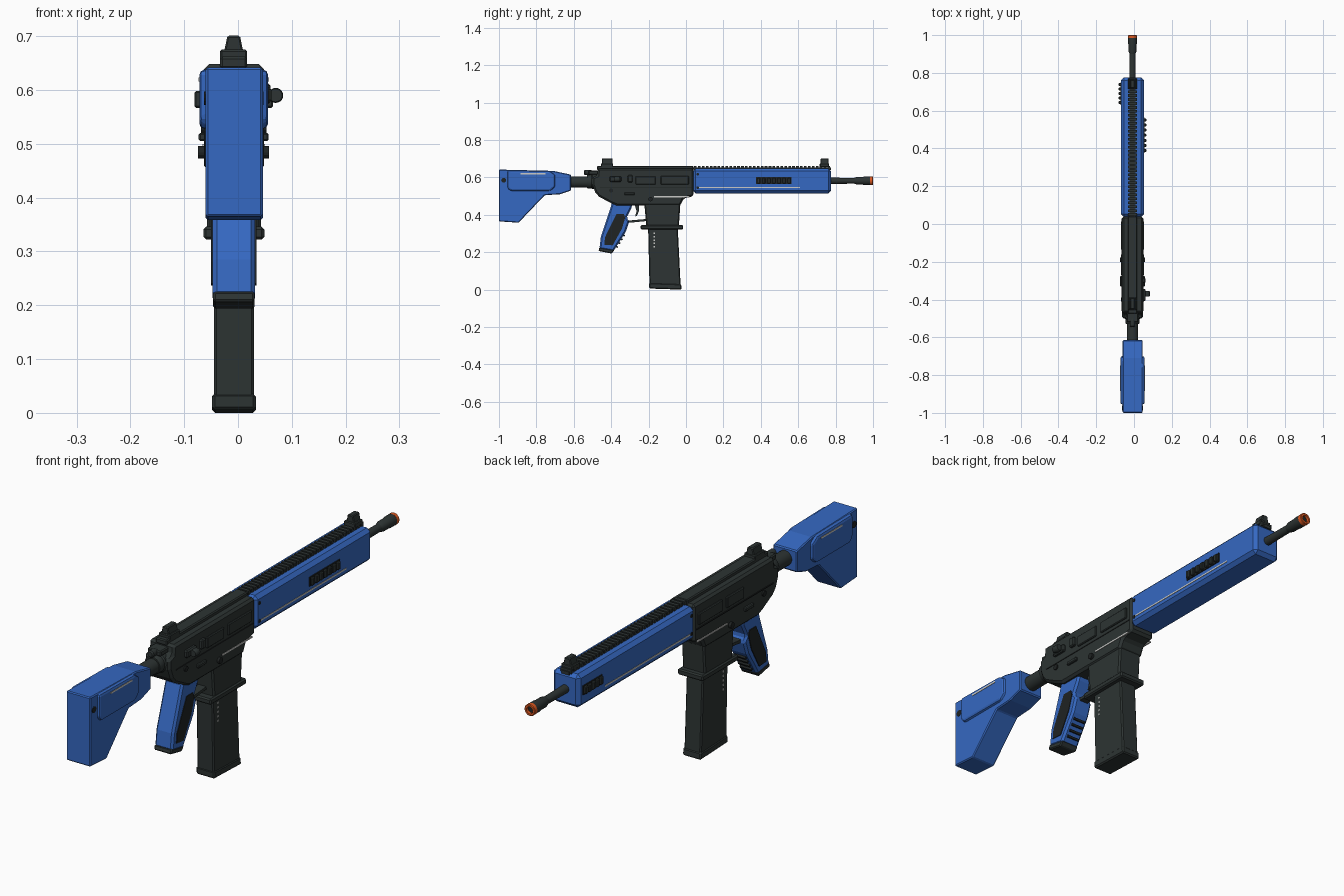
import bpy, bmesh, math

CX = -0.008  # centre plane of the body


def mat(name, col):
    m = bpy.data.materials.new(name)
    m.diffuse_color = (*col, 1)
    return m


BLUE = mat("blue", (0.036, 0.14, 0.54))
DARK = mat("charcoal", (0.026, 0.034, 0.033))
BLACK = mat("black", (0.014, 0.017, 0.017))
ORANGE = mat("orange", (0.72, 0.10, 0.015))
WHITE = mat("light_grey", (0.6, 0.6, 0.58))


def finish(name, bm, m, bevel=0, segs=1, smooth=False):
    bmesh.ops.recalc_face_normals(bm, faces=bm.faces)
    me = bpy.data.meshes.new(name)
    bm.to_mesh(me)
    bm.free()
    me.materials.append(m)
    ob = bpy.data.objects.new(name, me)
    bpy.context.collection.objects.link(ob)
    if bevel:
        b = ob.modifiers.new("bevel", "BEVEL")
        b.width, b.segments, b.limit_method = bevel, segs, "ANGLE"
    if smooth:
        bpy.context.view_layer.objects.active = ob
        ob.select_set(True)
        bpy.ops.object.shade_smooth_by_angle(angle=math.radians(35))
        ob.select_set(False)
    return ob


def prism(name, x0, x1, pts, m, bevel=0, segs=1):
    """Side profile of (y, z) points extruded from x0 to x1."""
    bm = bmesh.new()
    f = bm.faces.new([bm.verts.new((x0, y, z)) for y, z in pts])
    r = bmesh.ops.extrude_face_region(bm, geom=[f], use_keep_orig=True)
    vs = [g for g in r["geom"] if isinstance(g, bmesh.types.BMVert)]
    bmesh.ops.translate(bm, verts=vs, vec=(x1 - x0, 0, 0))
    return finish(name, bm, m, bevel, segs)


def box(name, x0, x1, y0, y1, z0, z1, m, bevel=0):
    return prism(name, x0, x1, [(y0, z0), (y1, z0), (y1, z1), (y0, z1)], m, bevel)


def turned(name, prof, z, m, x=CX, n=20):
    """Closed lathe along y from (y, radius) pairs."""
    bm = bmesh.new()
    rings = [[bm.verts.new((x + r * math.cos(a), y, z + r * math.sin(a)))
              for a in (2 * math.pi * i / n for i in range(n))] for y, r in prof]
    for a, b in zip(rings, rings[1:]):
        for i in range(n):
            bm.faces.new((a[i], a[(i + 1) % n], b[(i + 1) % n], b[i]))
    bm.faces.new(rings[0])
    bm.faces.new(rings[-1])
    return finish(name, bm, m, smooth=True)


def knob(name, x0, x1, y, z, r, m, n=14):
    """Disc with its axis along x."""
    pts = [(y + r * math.cos(2 * math.pi * i / n), z + r * math.sin(2 * math.pi * i / n))
           for i in range(n)]
    return prism(name, x0, x1, pts, m)


def both(fn, name, half, depth, *args):
    """Repeat a side detail on the right and the left faces."""
    fn(name + "_right", CX + half - 0.004, CX + half + depth, *args)
    fn(name + "_left", CX - half - depth, CX - half + 0.004, *args)


# Stock with raised cheek panels
prism("stock", -0.060, 0.046,
      [(-1, 0.365), (-0.895, 0.358), (-0.755, 0.505), (-0.675, 0.51), (-0.615, 0.53),
       (-0.615, 0.615), (-0.71, 0.635), (-1, 0.642)], BLUE, 0.004)
prism("cheek_panel", -0.072, 0.056,
      [(-0.955, 0.545), (-0.94, 0.528), (-0.725, 0.528), (-0.70, 0.55),
       (-0.70, 0.615), (-0.73, 0.634), (-0.955, 0.638)], BLUE, 0.010, 2)
both(box, "stock_stripe", 0.064, 0.0015, -0.885, -0.75, 0.616, 0.623, WHITE)
both(knob, "stock_socket", 0.053, 0.002, -0.975, 0.585, 0.013, BLACK)

# Buffer tube and collar
turned("stock_tube", [(-0.63, 0.03), (-0.48, 0.03)], 0.575, DARK)
turned("tube_collar", [(-0.53, 0.034), (-0.525, 0.037), (-0.505, 0.037), (-0.50, 0.041),
                       (-0.46, 0.041)], 0.578, DARK)
box("charging_handle", CX - 0.03, CX + 0.03, -0.52, -0.46, 0.615, 0.637, DARK, 0.004)
turned("charging_knob", [(-0.545, 0.01), (-0.54, 0.014), (-0.515, 0.014), (-0.50, 0.01)],
       0.627, DARK)

# Receiver, magazine well and flared rim
prism("receiver", -0.063, 0.048,
      [(-0.485, 0.52), (-0.465, 0.497), (-0.40, 0.462), (-0.37, 0.45),
       (-0.03, 0.45), (-0.012, 0.488), (0.04, 0.50), (0.04, 0.648),
       (-0.47, 0.648), (-0.475, 0.61), (-0.5, 0.60), (-0.5, 0.56)], DARK, 0.009)
prism("magazine_well", -0.058, 0.043,
      [(-0.212, 0.34), (-0.038, 0.34), (-0.03, 0.46), (-0.005, 0.50),
       (-0.24, 0.50), (-0.222, 0.45)], DARK, 0.006)
box("well_rim", -0.064, 0.049, -0.242, -0.015, 0.322, 0.346, DARK, 0.005)

# Receiver side details
both(box, "ejection_cover", 0.056, 0.006, -0.27, -0.162, 0.562, 0.606, DARK, 0.003)
both(box, "front_cover", 0.056, 0.006, -0.135, 0.015, 0.562, 0.608, DARK, 0.003)
both(box, "receiver_seam", 0.056, 0.002, -0.46, 0.03, 0.546, 0.550, BLACK)
both(box, "receiver_stripe", 0.056, 0.002, -0.17, 0.02, 0.494, 0.500, WHITE)
both(knob, "takedown_pin", 0.056, 0.005, -0.40, 0.53, 0.011, BLACK)
both(knob, "release_button", 0.056, 0.010, -0.19, 0.484, 0.012, BLACK)
both(box, "selector", 0.056, 0.009, -0.33, -0.275, 0.505, 0.52, DARK, 0.003)
box("bolt_lever", 0.044, 0.062, -0.408, -0.345, 0.576, 0.606, DARK, 0.005)
turned("bolt_knob", [(-0.385, 0.012), (-0.38, 0.014), (-0.36, 0.014), (-0.355, 0.012)],
       0.59, DARK, 0.070)
box("assist_block", 0.044, 0.060, -0.312, -0.285, 0.574, 0.612, DARK, 0.004)

# Handguard: chamfered tube
box("handguard", -0.068, 0.052, 0.038, 0.775, 0.515, 0.648, BLUE, 0.014)
both(box, "handguard_stripe", 0.060, 0.0015, 0.07, 0.61, 0.543, 0.549, WHITE)
for z in (0.545, 0.617):
    both(knob, "handguard_bolt", 0.060, 0.002, 0.062, z, 0.007, BLACK)
for side, y0, y1 in ((1, 0.375, 0.565), (-1, 0.63, 0.75)):
    xa, xb = sorted((CX + side * 0.056, CX + side * 0.064))
    box("vent_plate", xa, xb, y0, y1, 0.564, 0.601, BLACK)
    n = int((y1 - y0) / 0.024)
    xa, xb = sorted((CX + side * 0.060, CX + side * 0.073))
    for i in range(n):
        y = y0 + (i + 0.5) * (y1 - y0) / n
        box("vent_rib", xa, xb, y - 0.008, y + 0.008, 0.567, 0.598, DARK, 0.003)

# Top rail: solid on the receiver, toothed on the handguard
box("receiver_rail", CX - 0.025, CX + 0.025, -0.475, 0.04, 0.64, 0.662, DARK, 0.004)
box("rail_base", CX - 0.017, CX + 0.017, 0.04, 0.775, 0.64, 0.653, DARK)
for i in range(35):
    y = 0.05 + i * 0.021
    box("rail_tooth", CX - 0.024, CX + 0.024, y - 0.007, y + 0.007, 0.645, 0.662, DARK)

# Sights: foot and tapered blade block
for nm, y0, y1 in (("rear_sight", -0.455, -0.39), ("front_sight", 0.715, 0.765)):
    box(nm + "_foot", CX - 0.025, CX + 0.025, y0, y1, 0.655, 0.675, DARK, 0.003)
    ob = box(nm, CX - 0.018, CX + 0.018, y0 + 0.005, y1 - 0.002, 0.67, 0.701, DARK, 0.003)
    for v in ob.data.vertices:
        if v.co.z > 0.69:
            v.co.x = CX + (v.co.x - CX) * 0.65

# Barrel and muzzle with hollow orange tip
turned("barrel", [(0.76, 0.017), (0.93, 0.015)], 0.582, DARK)
turned("muzzle", [(0.895, 0.014), (0.915, 0.021), (0.945, 0.021), (0.955, 0.023),
                  (0.984, 0.023)], 0.582, DARK)
turned("orange_tip", [(0.984, 0.0235), (0.998, 0.0235), (1.0, 0.021), (1.0, 0.014),
                      (0.986, 0.014)], 0.582, ORANGE)
turned("muzzle_bore", [(0.985, 0.0138), (0.989, 0.0138)], 0.582, BLACK)

# Pistol grip, side panels, finger ridges and cap
prism("grip", -0.047, 0.032,
      [(-0.395, 0.465), (-0.285, 0.465), (-0.292, 0.435), (-0.318, 0.385),
       (-0.303, 0.365), (-0.322, 0.31), (-0.388, 0.205), (-0.463, 0.218),
       (-0.455, 0.285)], BLUE, 0.008)
both(prism, "grip_panel", 0.0385, 0.004,
     [(-0.372, 0.405), (-0.332, 0.405), (-0.325, 0.385), (-0.343, 0.325), (-0.392, 0.237),
      (-0.437, 0.24), (-0.433, 0.28)], BLACK)
prism("grip_cap", -0.046, 0.031,
      [(-0.468, 0.207), (-0.397, 0.193), (-0.383, 0.212), (-0.463, 0.226)], DARK, 0.004)
for i in range(4):
    t = 0.18 + i * 0.19
    y, z = -0.322 - 0.066 * t, 0.31 - 0.105 * t
    prism("finger_ridge", CX - 0.025, CX + 0.025,
          [(y - 0.006, z - 0.004), (y + 0.005, z - 0.008),
           (y + 0.009, z - 0.001), (y, z + 0.005)], BLACK)

# Trigger and guard
prism("trigger", CX - 0.009, CX + 0.009,
      [(-0.275, 0.455), (-0.25, 0.455), (-0.252, 0.42), (-0.262, 0.395),
       (-0.272, 0.392), (-0.264, 0.42)], DARK)
prism("trigger_guard", CX - 0.018, CX + 0.018,
      [(-0.312, 0.358), (-0.30, 0.358), (-0.21, 0.367), (-0.21, 0.378),
       (-0.30, 0.370), (-0.312, 0.372)], DARK)

# Magazine with base plate and indicator dots
prism("magazine", -0.045, 0.030,
      [(-0.195, 0.01), (-0.028, 0.008), (-0.045, 0.35), (-0.203, 0.35)], DARK, 0.005)
prism("magazine_base", -0.048, 0.033,
      [(-0.197, 0.006), (-0.024, 0.0), (-0.026, 0.03), (-0.198, 0.036)], DARK, 0.005)
for i in range(5):
    z = 0.225 + i * 0.018
    both(box, "magazine_dot", 0.0375, 0.0015, -0.173, -0.166, z, z + 0.008, WHITE)
